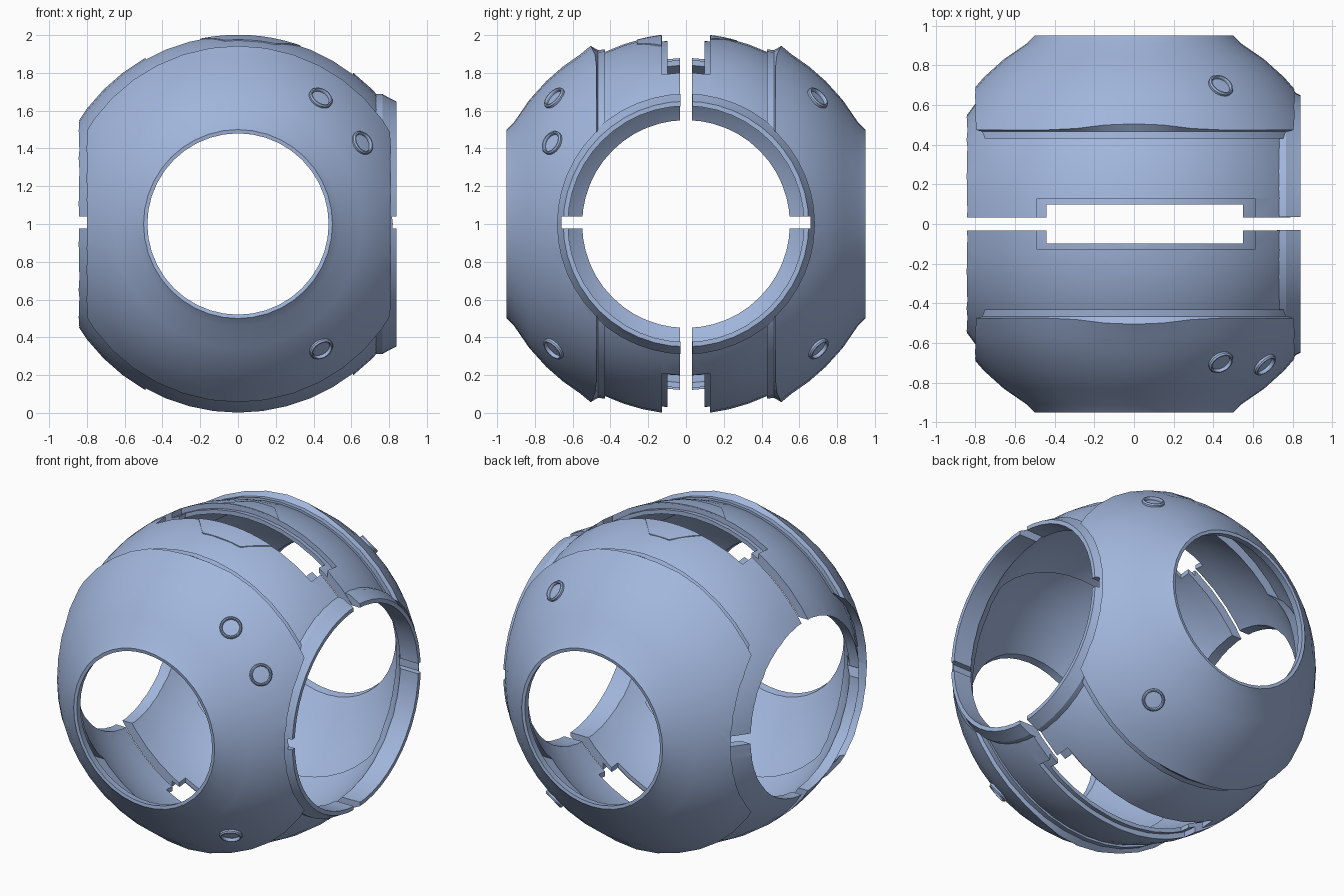
import bpy, bmesh, math
from mathutils import Matrix, Vector

if "Cube" in bpy.data.objects:
    bpy.data.objects.remove(bpy.data.objects["Cube"])

mat = bpy.data.materials.new("steel_blue")
mat.diffuse_color = (0.36, 0.47, 0.72, 1)
mat.use_nodes = True
mat.node_tree.nodes["Principled BSDF"].inputs["Base Color"].default_value = mat.diffuse_color
CENTRE = Vector((0, 0, 1))


def finish(bm, name, helper=False):
    bmesh.ops.recalc_face_normals(bm, faces=bm.faces)
    me = bpy.data.meshes.new(name)
    bm.to_mesh(me)
    bm.free()
    ob = bpy.data.objects.new(name, me)
    bpy.context.collection.objects.link(ob)
    ob.location = CENTRE
    me.materials.append(mat)
    ob.hide_render = helper
    return ob


def lathe(name, profile, segs, axis='Y', tweak=None):
    """Closed (along, radius) profile turned around the x or y axis."""
    bm = bmesh.new()
    rings = []
    for i in range(segs):
        a = 2 * math.pi * i / segs
        ring = []
        for d, r in profile:
            u, w = r * math.sin(a), r * math.cos(a)
            if tweak:
                d = tweak(d, u)
            ring.append(bm.verts.new((u, d, w) if axis == 'Y' else (d, u, w)))
        rings.append(ring)
    n = len(profile)
    for i in range(segs):
        p, q = rings[i], rings[(i + 1) % segs]
        for j in range(n):
            k = (j + 1) % n
            bm.faces.new((p[j], p[k], q[k], q[j]))
    return finish(bm, name)


def box(name, x0, x1, y0, y1, z0, z1):
    bm = bmesh.new()
    m = Matrix.Translation(((x0 + x1) / 2, (y0 + y1) / 2, (z0 + z1) / 2)) @ \
        Matrix.Diagonal((x1 - x0, y1 - y0, z1 - z0, 1))
    bmesh.ops.create_cube(bm, size=1, matrix=m)
    return finish(bm, name, True)


def x_cylinder(name, r, x0, x1):
    bm = bmesh.new()
    m = Matrix.Translation(((x0 + x1) / 2, 0, 0)) @ Matrix.Rotation(math.pi / 2, 4, 'Y')
    bmesh.ops.create_cone(bm, cap_ends=True, segments=48, radius1=r, radius2=r,
                          depth=x1 - x0, matrix=m)
    return finish(bm, name, True)


def cut(ob, cutters):
    for c in cutters:
        mod = ob.modifiers.new("cut", 'BOOLEAN')
        mod.operation = 'DIFFERENCE'
        mod.solver = 'EXACT'
        mod.object = c
    bpy.context.view_layer.update()
    dg = bpy.context.evaluated_depsgraph_get()
    me = bpy.data.meshes.new_from_object(ob.evaluated_get(dg))
    ob.modifiers.clear()
    ob.data = me


def mirrored(ob, name):
    """Front copy of a back part."""
    bm = bmesh.new()
    bm.from_mesh(ob.data)
    bmesh.ops.scale(bm, vec=(1, -1, 1), verts=bm.verts)
    bmesh.ops.reverse_faces(bm, faces=bm.faces)
    me = bpy.data.meshes.new(name)
    bm.to_mesh(me)
    bm.free()
    me.materials.append(mat)
    new = bpy.data.objects.new(name, me)
    new.location = CENTRE
    bpy.context.collection.objects.link(new)
    return new


def arc(R, ys):
    return [(y, math.sqrt(R * R - y * y)) for y in ys]


# Cutters
hole_left = x_cylinder("left_hole_cutter", 0.55, -1.3, -0.4)
hole_right = x_cylinder("right_hole_cutter", 0.625, 0.4, 1.3)
clip_left = x_cylinder("left_cap_cutter", 0.69, -1.3, -0.4)
clip_right = x_cylinder("right_cap_cutter", 0.68, 0.4, 1.3)
notch = box("side_notch_cutter", -1.3, 1.3, -0.66, 0.66, -0.025, 0.04)
gap = box("gap_cutter", -1.3, 1.3, -0.03, 0.035, -1.3, 1.3)
# Trims the band to a belt plus a flange around each side hole
trim = box("band_trim_cutter", -1.4, 1.4, 0.472, 1.4, -1.4, 1.4)
cut(trim, [x_cylinder("left_flange_helper", 0.72, -1.6, -0.45),
           x_cylinder("right_flange_helper", 0.72, 0.45, 1.6)])
slots = []
bm = bmesh.new()
bmesh.ops.create_uvsphere(bm, u_segments=48, v_segments=24, radius=0.975)
core = finish(bm, "slot_floor_helper", True)
for s, nm in ((1, "top"), (-1, "bottom")):
    z0, z1 = sorted((0.5 * s, 1.3 * s))
    inner = box(nm + "_slot_inner_cutter", -0.44, 0.55, -0.095, 0.098, z0, z1)
    outer = box(nm + "_slot_outer_cutter", -0.49, 0.61, -0.125, 0.128, z0, z1)
    cut(outer, [core])
    slots += [inner, outer]

# Profiles of the inner band shell and the raised outer cap shell
band_profile = (arc(1.007, [0.033, 0.13, 0.23, 0.33, 0.43, 0.54, 0.65, 0.76])
                + arc(0.95, [0.73, 0.65, 0.55, 0.45, 0.35, 0.24, 0.13, 0.033]))
cap_profile = ([(0.43, 0.905), (0.43, 0.925), (0.465, 0.92), (0.475, 0.943)]
               + arc(1.058, [0.56, 0.65, 0.74, 0.83, 0.91])
               + [(0.95, 0.50), (0.947, 0.48), (0.90, 0.488)]
               + arc(1.013, [0.84, 0.74, 0.64, 0.54]))


def dip(d, x):
    """Shallow bow of the cap edge near the middle."""
    if abs(d - 0.475) < 0.001 and abs(x) < 0.33:
        return d + 0.03 * (1 - (x / 0.33) ** 2)
    return d


band = lathe("back_band", band_profile, 48)
cut(band, [hole_left, hole_right, notch] + slots + [trim])
cap = lathe("back_cap", cap_profile, 40, tweak=dip)
cut(cap, [clip_left, clip_right])
parts = [band, cap, mirrored(band, "front_band"), mirrored(cap, "front_cap")]

# Raised collar around the right hole
collar = lathe("right_collar", [(0.84, 0.625), (0.84, 0.65), (0.80, 0.67),
                                (0.765, 0.69), (0.72, 0.69), (0.72, 0.625)], 48, axis='X')
cut(collar, [gap, notch])
parts.append(collar)

# Small raised rings on the caps
spots = [(0.44, -0.70, 0.67), (0.66, -0.71, 0.43), (0.44, -0.70, -0.66),
         (0.44, 0.70, 0.67), (0.44, 0.70, -0.66)]
for i, p in enumerate(spots):
    ring = lathe("stud_ring_%d" % (i + 1),
                 [(-0.02, 0.05), (-0.02, 0.066), (0.012, 0.066), (0.02, 0.06),
                  (0.02, 0.054), (0.012, 0.05)], 24, axis='X')
    n = Vector(p).normalized()
    ring.rotation_mode = 'QUATERNION'
    ring.rotation_quaternion = n.to_track_quat('X', 'Z')
    ring.location = CENTRE + n * 1.053
    parts.append(ring)

# Trapezoid plates beside the top slot, following the sphere
for nm, y0, y1, xs, R in (("front_plate", -0.129, -0.26, (-0.19, 0.33, -0.07, 0.20), 1.010),
                          ("back_plate", 0.129, 0.27, (-0.20, 0.20, -0.07, 0.07), 1.009)):
    bm = bmesh.new()
    N, M = 10, 4
    layers = []
    for rad in (R, 0.995):
        g = []
        for j in range(M + 1):
            t = j / M
            a = xs[0] + (xs[2] - xs[0]) * t
            b = xs[1] + (xs[3] - xs[1]) * t
            y = y0 + (y1 - y0) * t
            row = []
            for i in range(N + 1):
                x = a + (b - a) * i / N
                row.append(bm.verts.new((x, y, math.sqrt(rad * rad - x * x - y * y))))
            g.append(row)
        for j in range(M):
            for i in range(N):
                bm.faces.new((g[j][i], g[j][i + 1], g[j + 1][i + 1], g[j + 1][i]))
        layers.append(g)
    loops = [g[0] + [r[-1] for r in g[1:]] + g[-1][-2::-1] + [r[0] for r in g[-2:0:-1]]
             for g in layers]
    L = len(loops[0])
    for i in range(L):
        k = (i + 1) % L
        bm.faces.new((loops[0][i], loops[0][k], loops[1][k], loops[1][i]))
    parts.append(finish(bm, nm))

# Remove the cutters and shade
for ob in list(bpy.data.objects):
    if ob.hide_render:
        bpy.data.objects.remove(ob)
bpy.ops.object.select_all(action='DESELECT')
for ob in parts:
    ob.select_set(True)
bpy.context.view_layer.objects.active = parts[0]
bpy.ops.object.shade_smooth_by_angle(angle=math.radians(25))
